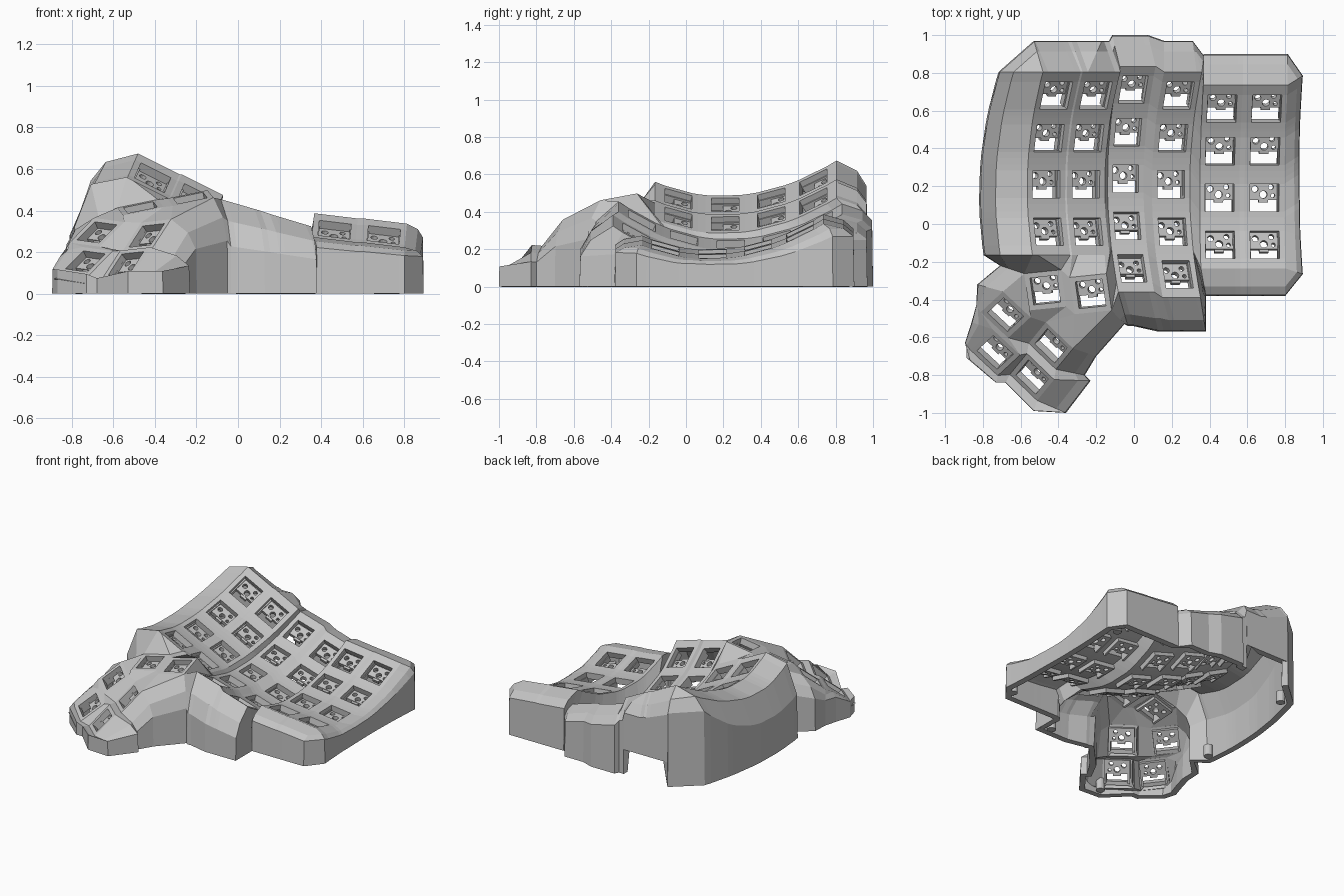
import bpy, bmesh
from mathutils import Vector, Matrix

cube = bpy.data.objects.get("Cube")
if cube:
    bpy.data.objects.remove(cube, do_unlink=True)

grey = bpy.data.materials.new("shell grey")
grey.use_nodes = True
tone = (0.55, 0.55, 0.55, 1)
grey.diffuse_color = tone
grey.node_tree.nodes["Principled BSDF"].inputs["Base Color"].default_value = tone


def add_object(name, mesh):
    ob = bpy.data.objects.new(name, mesh)
    bpy.context.collection.objects.link(ob)
    if not mesh.materials:
        mesh.materials.append(grey)
    return ob


def to_mesh(bm, name):
    mesh = bpy.data.meshes.new(name)
    bm.to_mesh(mesh)
    bm.free()
    return mesh


def box(bm, size, centre):
    m = Matrix.Translation(centre) @ Matrix.Diagonal((*size, 1))
    bmesh.ops.create_cube(bm, size=1, matrix=m)


def frame(origin, u, v):
    u = u.normalized()
    v = (v - u * v.dot(u)).normalized()
    m = Matrix((u, v, u.cross(v))).transposed().to_4x4()
    m.translation = origin
    return m


shell = bmesh.new()
key_frames = []


def skin(*points):
    """Add one face, skipping empty ones."""
    f = shell.faces.new([shell.verts.new(p) for p in points])
    if f.calc_area() < 1e-6:
        shell.faces.remove(f)


# Finger columns: x, y centre, height, sideways slope, sideways bow, half width, rows
COLUMNS = [(-.465, .19, .435, .50, .22, .10, 4), (-.255, .19, .335, .50, .22, .10, 4),
           (-.045, .22, .225, .29, .17, .095, 5), (.195, .19, .152, .30, .17, .10, 5),
           (.453, .12, .185, .12, .05, .105, 4), (.69, .12, .16, .12, .05, .105, 4)]
ROWS = [.49, .265, .02, -.23, -.455]


def column_point(col, s, dy):
    x, y, z, slope, bow, half, rows = col
    bend = .5 if dy > 0 else .6
    return Vector((x + s + bow * dy * dy, y + dy, z - slope * s + bend * dy * dy))


grids = []
for col in COLUMNS:
    x, y, z, slope, bow, half, rows = col
    steps = []
    for r in range(rows):
        back = .125 if r == 0 else .105
        front = .125 if r == rows - 1 else .105
        steps += [ROWS[r] + back, ROWS[r] + .073, ROWS[r] - .073, ROWS[r] - front]
        c = column_point(col, 0, ROWS[r])
        along = column_point(col, 0, ROWS[r] + .05) - column_point(col, 0, ROWS[r] - .05)
        key_frames.append(frame(c, Vector((1, 0, -slope)), along))
    hole = half - .028
    grid = [[column_point(col, s, dy) for dy in steps] for s in (-half, -hole, hole, half)]
    grids.append(grid)
    for i in range(3):
        for j in range(len(steps) - 1):
            if not (i == 1 and j % 4 == 1):
                skin(grid[i][j], grid[i][j + 1], grid[i + 1][j + 1], grid[i + 1][j])
A, B, C, D, E, F = grids

# Webs joining neighbouring columns
for left, right in zip(grids, grids[1:]):
    for j in range(min(len(left[3]), len(right[0])) - 1):
        skin(left[3][j], left[3][j + 1], right[0][j + 1], right[0][j])


# Thumb key plates
class Plate:
    def __init__(self, centre, u, v):
        m = frame(Vector(centre), Vector(u), Vector(v))
        key_frames.append(m)
        cuts = (-.1, -.073, .073, .1)
        g = [[m @ Vector((a, b, 0)) for b in cuts] for a in cuts]
        for i in range(3):
            for j in range(3):
                if (i, j) != (1, 1):
                    skin(g[i][j], g[i + 1][j], g[i + 1][j + 1], g[i][j + 1])
        self.bl, self.tl, self.br, self.tr = g[0][0], g[0][3], g[3][0], g[3][3]


FLAT = ((.97, .1, .2), (-.1, .98, .19))
LEFT = ((.73, -.68, -.1), (.58, .53, .58))
RIGHT = ((.72, -.69, .08), (.43, .55, .68))
t1 = Plate((-.23, -.37, .46), *FLAT)
t2 = Plate((-.47, -.35, .415), *FLAT)
m1 = Plate((-.68, -.48, .295), *LEFT)
m2 = Plate((-.44, -.645, .28), *RIGHT)
l1 = Plate((-.735, -.68, .155), *LEFT)
l2 = Plate((-.54, -.81, .145), *RIGHT)

# Webs inside the thumb cluster and to the finger columns
for web in [(t2.tr, t2.br, t1.bl, t1.tl), (t2.tl, m1.tl, m1.tr, t2.bl),
            (m1.tr, m1.br, m2.bl, m2.tl), (t2.bl, m1.tr, m2.tl, t2.br),
            (t2.br, m2.tl, t1.bl), (t1.bl, m2.tl, m2.tr), (t1.bl, m2.tr, t1.br),
            (m1.bl, l1.tl, l1.tr, m1.br), (m2.bl, l2.tl, l2.tr, m2.br),
            (l1.tr, l1.br, l2.bl, l2.tl), (m1.br, l1.tr, l2.tl, m2.bl),
            (A[0][-1], t2.tl, t2.tr, A[1][-1]), (A[1][-1], t2.tr, A[2][-1]),
            (A[2][-1], t2.tr, A[3][-1]), (A[3][-1], t2.tr, t1.tl, B[0][-1]),
            (B[0][-1], t1.tl, B[1][-1]), (B[1][-1], t1.tl, t1.tr, B[2][-1]),
            (B[2][-1], t1.tr, B[3][-1]), (B[3][-1], t1.tr, C[0][16], C[0][15]),
            (t1.tr, C[0][17], C[0][16]), (t1.tr, t1.br, C[0][18], C[0][17]),
            (t1.br, C[0][19], C[0][18])]:
    skin(*web)

# Outer wall: top point, ground point, height ratios of the two shoulders
wall = []


def drop(top, gx, gy, low, high=None, gz=0):
    high = high or (1 + low) / 2 + .02
    ground = Vector((gx, gy, 0))
    rings = [top]
    for share, ratio in ((.66, high), (.97, low)):
        p = top.lerp(ground, share)
        p.z = top.z * ratio
        rings.append(p)
    wall.append(rings + [Vector((gx, gy, gz))])


for p in A[0]:                                        # left side
    rise = max(p.y - .15, 0) ** 2
    drop(p, -.82 + .24 * (p.y - .15) ** 2, p.y, .57 + .55 * rise, .94)
for p, gx, gy, low in [(t2.tl, -.71, -.22, .65), (m1.tl, -.83, -.32, .65),
                       (m1.bl, -.835, -.43, .75), (l1.tl, -.86, -.52, .8),
                       (l1.bl, -.895, -.63, 1.1), (l1.bl, -.87, -.72, 1.1),
                       (l1.br, -.73, -.84, 1.1), (l2.bl, -.68, -.84, 1.1),
                       (l2.br, -.53, -.99, 1.3), (l2.br, -.36, -1, 1.3),
                       (l2.tr, -.23, -.83, .6), (m2.br, -.26, -.8, .6),
                       (m2.tr, -.2, -.7, .6), (t1.br, -.05, -.53, .55)]:
    drop(p, gx, gy, low)                              # thumb cluster
for p in [g[-1] for g in C] + [g[-1] for g in D[:3]]:  # middle front
    drop(p, p.x + .05, -.57 if p.x > -.05 else -.54, .5)
drop(D[3][19], .38, -.57, .5)
for j in (18, 17, 16, 15):
    drop(D[3][j], .38, min(D[3][j].y, -.385), .6)
for p in [g[-1] for g in E] + [g[-1] for g in F]:     # right front
    drop(p, max(p.x, .38), -.38, .82)
for p in reversed(F[3]):                              # right side
    drop(p, .875 + .08 * (p.y - .25) ** 2, max(p.y - .03, -.27) if p.y < 0 else p.y + .05, .8)
for grid, depth, shift in ((F, .9, 0), (E, .9, 0), (D, .97, 0), (C, 1, -.04), (B, .97, -.06)):
    for i in (3, 2, 1, 0):                            # back
        p = grid[i][0]
        if grid is B and i == 1:                      # start of the cable notch
            drop(p, -.17, depth, .8)
            drop(p, -.17, depth, .8, gz=.18)
        if grid is D and i == 3:
            drop(p, .37, .89, .8)
        notch = .18 if grid is B and i < 2 else 0
        drop(p, min(p.x + shift, .31) if grid is D else p.x + shift, depth, .8, gz=notch)
for i in (3, 2, 1):
    drop(A[i][0], A[i][0].x - .07, .97, .8, gz=.18)
drop(A[0][0], -.53, .97, .8, gz=.18)                  # end of the cable notch
drop(A[0][0], -.53, .97, .8)

for a, b in zip(wall, wall[1:] + wall[:1]):
    for k in range(3):
        skin(a[k], a[k + 1], b[k + 1], b[k])

bmesh.ops.remove_doubles(shell, verts=shell.verts, dist=1e-4)
bmesh.ops.recalc_face_normals(shell, faces=shell.faces)
if sum(f.normal.z * f.calc_area() for f in shell.faces) < 0:
    bmesh.ops.reverse_faces(shell, faces=shell.faces)
case = add_object("keyboard_shell", to_mesh(shell, "keyboard_shell"))
solid = case.modifiers.new("thickness", "SOLIDIFY")
solid.thickness = .045
solid.offset = -1

# Switch socket: pierced plate with side rails, shared by every key
bm = bmesh.new()
box(bm, (.17, .095, .03), (0, .035, -.055))
plate = add_object("socket_template", to_mesh(bm, "socket_plate"))
bm = bmesh.new()
for x, y, r in ((-.045, .045, .017), (.04, .055, .014), (0, .015, .02), (.05, .01, .011)):
    bmesh.ops.create_cone(bm, cap_ends=True, segments=12, radius1=r, radius2=r, depth=.2,
                          matrix=Matrix.Translation((x, y, -.05)))
drill = add_object("socket_drill", to_mesh(bm, "socket_drill"))
drill.hide_render = True
cut = plate.modifiers.new("holes", "BOOLEAN")
cut.operation = "DIFFERENCE"
cut.object = drill
pierced = bpy.data.meshes.new_from_object(
    plate.evaluated_get(bpy.context.evaluated_depsgraph_get()))
for helper in (plate, drill):
    bpy.data.objects.remove(helper, do_unlink=True)
bm = bmesh.new()
bm.from_mesh(pierced)
for side in (-1, 1):
    box(bm, (.015, .165, .04), (side * .08, 0, -.05))
box(bm, (.05, .02, .025), (0, -.018, -.057))
socket = to_mesh(bm, "switch_socket")
for n, m in enumerate(key_frames):
    add_object(f"switch_socket_{n + 1}", socket).matrix_world = m

# Screw posts on the inside of the wall
for n, (x, y) in enumerate([(.81, -.29), (.8, .78), (-.73, -.1), (-.64, .76),
                            (.3, -.5), (-.47, -.91)]):
    bm = bmesh.new()
    bmesh.ops.create_cone(bm, cap_ends=True, segments=16, radius1=.03, radius2=.03,
                          depth=.08, matrix=Matrix.Translation((x, y, .04)))
    add_object(f"screw_post_{n + 1}", to_mesh(bm, "screw_post"))
